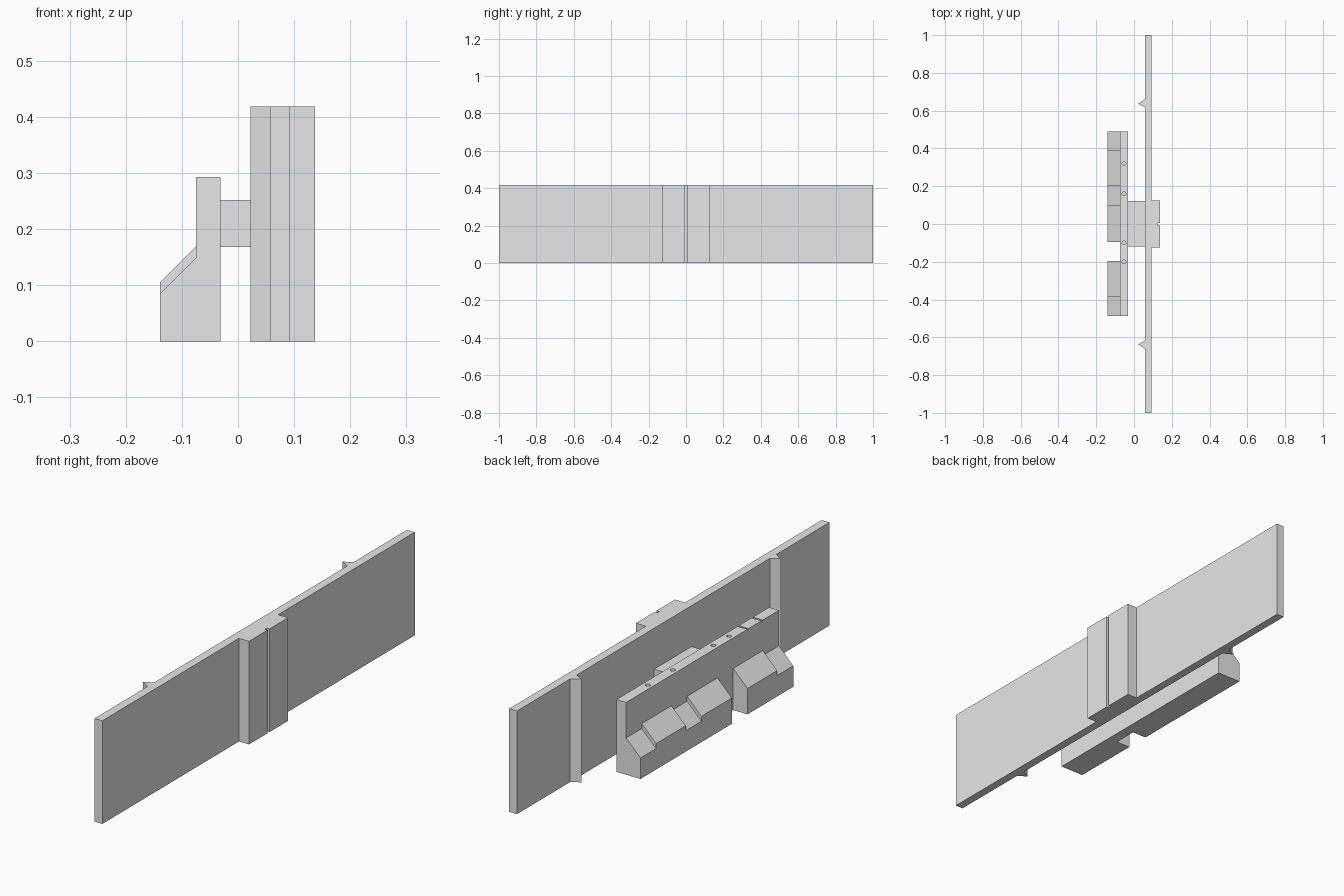
import bpy, bmesh
from mathutils import Vector

cube = bpy.data.objects.get("Cube")
if cube:
    bpy.data.objects.remove(cube, do_unlink=True)

grey = bpy.data.materials.new("light_grey")
grey.use_nodes = True
grey.diffuse_color = (0.8, 0.8, 0.8, 1)
grey.node_tree.nodes["Principled BSDF"].inputs["Base Color"].default_value = (0.8, 0.8, 0.8, 1)


def prism(name, outline, axis, start, end):
    """Extrude a 2D outline along an axis: z uses (x, y), y uses (x, z)."""
    def point(a, b, h):
        return (a, b, h) if axis == "z" else (a, h, b)
    bm = bmesh.new()
    face = bm.faces.new([bm.verts.new(point(a, b, start)) for a, b in outline])
    extruded = bmesh.ops.extrude_face_region(bm, geom=[face])["geom"]
    moved = [v for v in extruded if isinstance(v, bmesh.types.BMVert)]
    shift = Vector(point(0, 0, end - start))
    bmesh.ops.translate(bm, verts=moved, vec=shift)
    bmesh.ops.recalc_face_normals(bm, faces=bm.faces)
    mesh = bpy.data.meshes.new(name)
    bm.to_mesh(mesh)
    bm.free()
    mesh.materials.append(grey)
    obj = bpy.data.objects.new(name, mesh)
    bpy.context.collection.objects.link(obj)
    return obj


def box(name, x, y, z):
    return prism(name, [(x[0], y[0]), (x[1], y[0]), (x[1], y[1]), (x[0], y[1])], "z", *z)


def cut(target, cutter):
    mod = target.modifiers.new("cut", "BOOLEAN")
    mod.operation = "DIFFERENCE"
    mod.solver = "EXACT"
    mod.object = cutter
    bpy.context.view_layer.objects.active = target
    bpy.ops.object.modifier_apply(modifier=mod.name)
    bpy.data.objects.remove(cutter, do_unlink=True)


# Long panel with a grooved centre pad outside and two pointed ribs inside
back, face, pad, tip = 0.057, 0.092, 0.137, 0.022
panel_outline = [
    (back, -1), (face, -1),
    (face, -0.125), (pad, -0.125), (pad, -0.008), (0.125, -0.008),
    (0.125, 0.006), (pad, 0.006), (pad, 0.125), (face, 0.125),
    (face, 1), (back, 1),
    (back, 0.66), (tip, 0.638), (back, 0.618),
    (back, -0.618), (tip, -0.638), (back, -0.66),
]
prism("panel", panel_outline, "z", 0, 0.418)

# Connector between panel and rear bar
box("connector", (-0.031, back), (-0.118, 0.123), (0.168, 0.252))

# Rear bar with small pin holes and two fine score lines along its top
bar = box("rear_bar", (-0.075, -0.031), (-0.488, 0.49), (0, 0.293))
for y in (0.32, 0.16, -0.1, -0.2):
    bpy.ops.mesh.primitive_cylinder_add(vertices=12, radius=0.01, depth=0.02,
                                        location=(-0.053, y, 0.293))
    cut(bar, bpy.context.object)
for y in (-0.29, -0.38):
    cut(bar, box("score", (-0.1, 0), (y - 0.004, y + 0.004), (0.288, 0.31)))

# Sloped key blocks: (y start, y end, height drop)
keys = [(0.39, 0.49, 0.02), (0.2, 0.39, 0), (0.1, 0.2, 0.02), (-0.095, 0.1, 0),
        (-0.385, -0.195, 0), (-0.488, -0.385, 0.02)]
for i, (y0, y1, drop) in enumerate(keys):
    outline = [(-0.139, 0), (-0.075, 0), (-0.075, 0.169 - drop), (-0.139, 0.105 - drop)]
    prism(f"key_block_{i + 1}", outline, "y", y0, y1)
